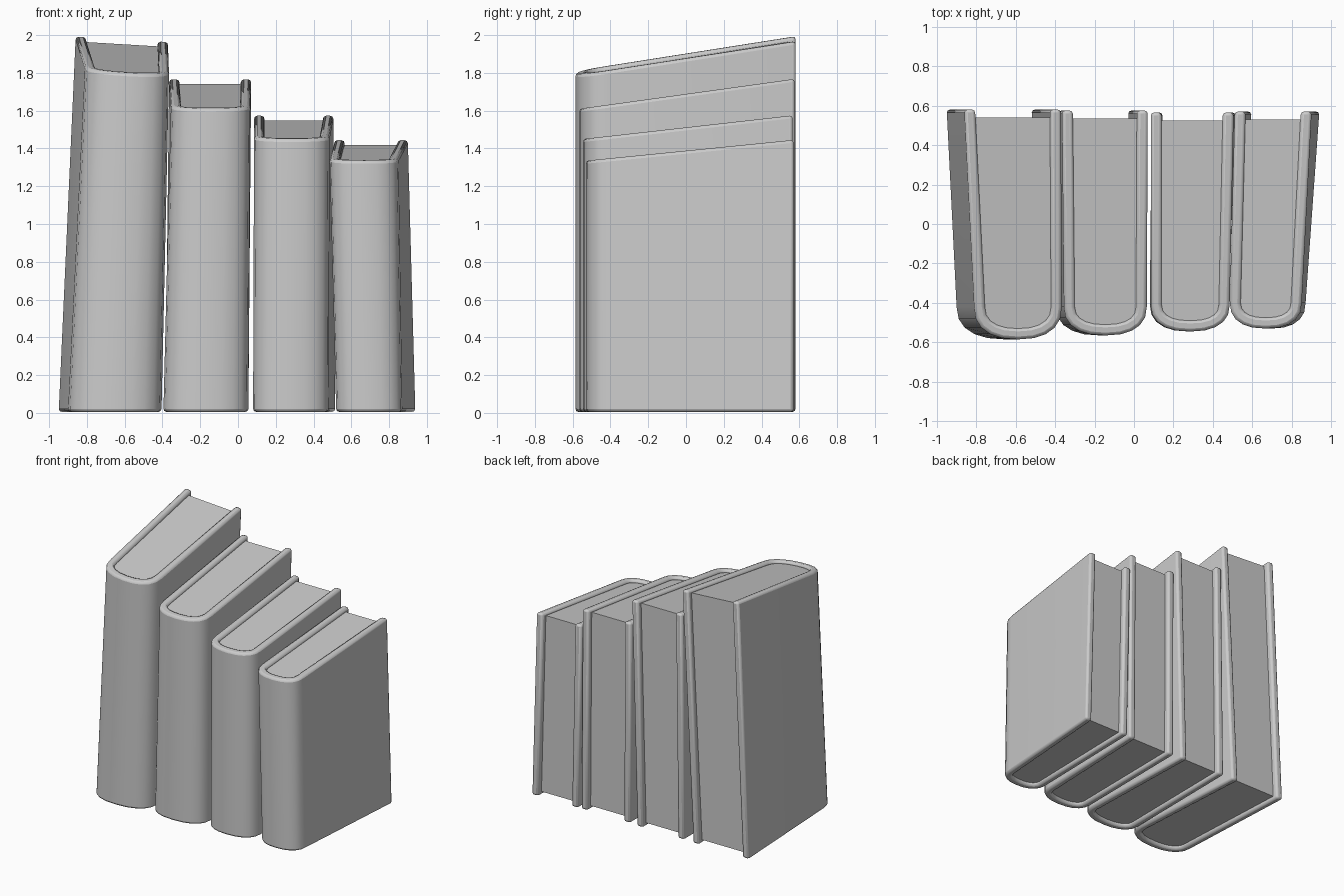
import bpy, bmesh, math

if "Cube" in bpy.data.objects:
    bpy.data.objects.remove(bpy.data.objects["Cube"])

T = 0.055      # cover thickness
ARC = 10       # spine segments


def profile(xs, ys, t, y_back):
    """U-shaped outline: back-left, round the spine, back-right, inset by t."""
    lb, lf, rf, rb = xs
    _, y_sh, y_apex = ys
    cx, rx, ry = (lf + rf) / 2, (rf - lf) / 2 - t, y_sh - y_apex - t
    pts = [(lb + t, y_back)]
    for i in range(ARC + 1):
        a = math.pi * (1 + i / ARC)
        c, s = math.cos(a), math.sin(a)
        pts.append((cx + rx * math.copysign(abs(c) ** 0.85, c),
                    y_sh - ry * abs(s) ** 0.85))
    return pts + [(rb - t, y_back)]


def finish(bm, name, bevel):
    bmesh.ops.recalc_face_normals(bm, faces=bm.faces)
    me = bpy.data.meshes.new(name)
    bm.to_mesh(me)
    bm.free()
    ob = bpy.data.objects.new(name, me)
    bpy.context.collection.objects.link(ob)
    if bevel:
        m = ob.modifiers.new("rounded_edges", 'BEVEL')
        m.width, m.segments = bevel, 2
        m.limit_method, m.angle_limit = 'ANGLE', math.radians(50)
    bpy.ops.object.select_all(action='DESELECT')
    ob.select_set(True)
    bpy.context.view_layer.objects.active = ob
    bpy.ops.object.shade_smooth_by_angle(angle=math.radians(45))


def book(n, bottom, top, ys, z_front, z_back, tilt=0.0):
    mid = (top[0] + top[3]) / 2

    def z_top(x, y):
        f = (y - ys[2]) / (ys[0] - ys[2])
        return z_front + (z_back - z_front) * f + tilt * (x - mid)

    def ring(bm, xs, t, y_back, z):
        return [bm.verts.new((x, y, z(x, y))) for x, y in profile(xs, ys, t, y_back)]

    # Cover: two boards and a rounded spine in one U-shaped shell
    bm = bmesh.new()
    low = lambda x, y: 0.005
    ob_, ib = ring(bm, bottom, 0, ys[0], low), ring(bm, bottom, T, ys[0], low)
    ot, it = ring(bm, top, 0, ys[0], z_top), ring(bm, top, T, ys[0], z_top)
    loops = [ob_, ot, it, ib]
    for a, b in zip(loops, loops[1:] + loops[:1]):
        for i in range(len(a) - 1):
            bm.faces.new((a[i], a[i + 1], b[i + 1], b[i]))
    for k in (0, -1):
        bm.faces.new([r[k] for r in loops])
    finish(bm, f"book_{n}_cover", 0.016)

    # Page block, recessed between the boards
    bm = bmesh.new()
    pb = ring(bm, bottom, T - 0.01, ys[0] - 0.04, lambda x, y: 0.03)
    pt = ring(bm, top, T - 0.01, ys[0] - 0.04, lambda x, y: z_top(x, y) - 0.022)
    bm.faces.new(pb)
    bm.faces.new(pt)
    for i in range(len(pb)):
        j = (i + 1) % len(pb)
        bm.faces.new((pb[i], pb[j], pt[j], pt[i]))
    finish(bm, f"book_{n}_pages", 0)


# x of each outline: left back, left front, right front, right back
book(1, (-0.95, -0.90, -0.405, -0.465), (-0.86, -0.81, -0.365, -0.37),
     (0.58, -0.42, -0.585), 1.80, 1.98, -0.06)
book(2, (-0.385, -0.395, 0.055, 0.025), (-0.365, -0.355, 0.065, 0.07),
     (0.575, -0.42, -0.565), 1.61, 1.768)
book(3, (0.09, 0.08, 0.48, 0.515), (0.085, 0.085, 0.485, 0.505),
     (0.565, -0.41, -0.545), 1.45, 1.575)
book(4, (0.54, 0.52, 0.87, 0.94), (0.51, 0.485, 0.85, 0.90),
     (0.57, -0.40, -0.53), 1.335, 1.445)
